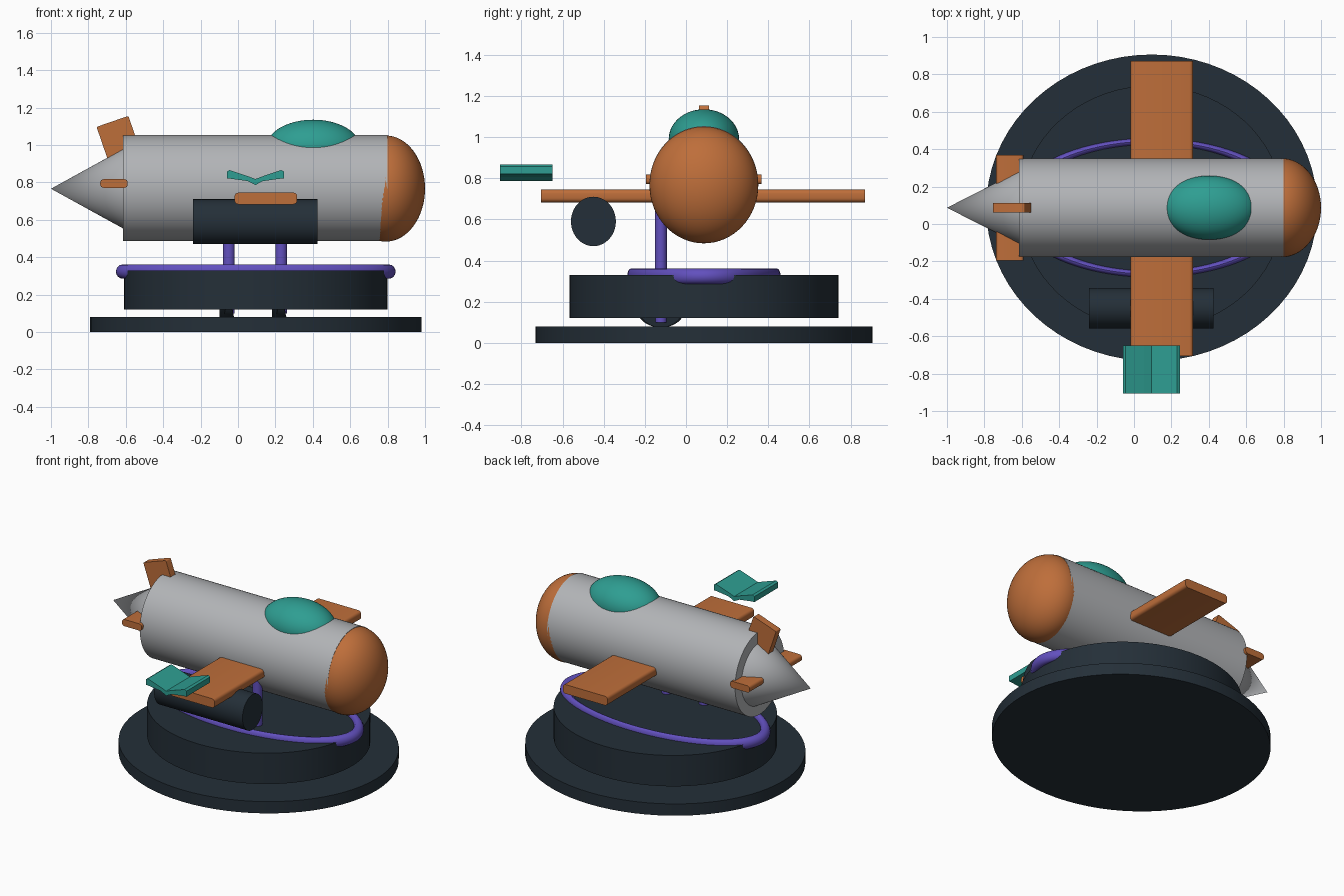
import bpy, bmesh, math
from mathutils import Matrix, Vector

if "Cube" in bpy.data.objects:
    bpy.data.objects.remove(bpy.data.objects["Cube"])

CX, CY = 0.095, 0.087   # stand centre; CY is also the craft's centreline


def material(name, r, g, b):
    lin = [((c / 255 + 0.055) / 1.055) ** 2.4 for c in (r, g, b)]
    m = bpy.data.materials.new(name)
    m.diffuse_color = (*lin, 1)
    m.use_nodes = True
    m.node_tree.nodes["Principled BSDF"].inputs["Base Color"].default_value = m.diffuse_color
    return m


GREY = material("hull grey", 178, 180, 183)
ORANGE = material("burnt orange", 190, 110, 58)
TEAL = material("teal", 46, 158, 146)
DARK = material("dark slate", 36, 47, 56)
PURPLE = material("purple", 98, 80, 190)


def finish(bm, name, mat, smooth=True):
    bmesh.ops.recalc_face_normals(bm, faces=bm.faces)
    me = bpy.data.meshes.new(name)
    bm.to_mesh(me)
    bm.free()
    me.materials.append(mat)
    ob = bpy.data.objects.new(name, me)
    bpy.context.collection.objects.link(ob)
    if smooth:
        bpy.ops.object.select_all(action='DESELECT')
        ob.select_set(True)
        bpy.context.view_layer.objects.active = ob
        bpy.ops.object.shade_smooth_by_angle(angle=math.radians(35))
    return ob


def cylinder(name, mat, centre, length, ra, rb, axis='Z', r_end=1.0, bevel=0.0):
    """Elliptical cylinder or cone; ra, rb are the two cross radii (x/y or y/z)."""
    bm = bmesh.new()
    bmesh.ops.create_cone(bm, cap_ends=True, segments=72, radius1=1,
                          radius2=r_end, depth=length)
    if axis == 'Z':
        m = Matrix.Diagonal((ra, rb, 1, 1))
    else:
        m = Matrix.Diagonal((1, ra, rb, 1)) @ Matrix.Rotation(math.pi / 2, 4, 'Y')
    bm.transform(Matrix.Translation(centre) @ m)
    if bevel:
        rims = [e for e in bm.edges if any(len(f.verts) > 4 for f in e.link_faces)]
        bmesh.ops.bevel(bm, geom=rims, offset=bevel, segments=4,
                        profile=0.5, affect='EDGES')
    return finish(bm, name, mat)


def ellipsoid(name, mat, centre, radii):
    bm = bmesh.new()
    bmesh.ops.create_uvsphere(bm, u_segments=64, v_segments=32, radius=1)
    bm.transform(Matrix.Translation(centre) @ Matrix.Diagonal((*radii, 1)))
    return finish(bm, name, mat)


def plate(name, mat, centre, size, along, bevel, tilt=0.0):
    """Box whose edges running along one axis are rounded; tilt turns about y."""
    bm = bmesh.new()
    bmesh.ops.create_cube(bm, size=1)
    bm.transform(Matrix.Diagonal((*size, 1)))
    edges = [e for e in bm.edges
             if abs((e.verts[0].co - e.verts[1].co)[along]) > 1e-4]
    bmesh.ops.bevel(bm, geom=edges, offset=bevel, segments=4,
                    profile=0.5, affect='EDGES')
    bm.transform(Matrix.Translation(centre) @ Matrix.Rotation(tilt, 4, 'Y'))
    return finish(bm, name, mat)


# Display stand: two oval discs with a slim gap between them
cylinder("stand_base", DARK, (CX, CY, 0.04), 0.08, 0.885, 0.819)
cylinder("stand_deck", DARK, (CX, CY, 0.225), 0.21, 0.705, 0.653)

# Oval ring lying on the deck (a stretched torus)
bm = bmesh.new()
N, M = 96, 16
rings = []
for i in range(N):
    a = 2 * math.pi * i / N
    ring = []
    for j in range(M):
        b = 2 * math.pi * j / M
        r = 1 + 0.05 * math.cos(b)
        ring.append(bm.verts.new((CX + 0.712 * r * math.cos(a),
                                  CY + 0.355 * r * math.sin(a),
                                  0.323 + 0.038 * math.sin(b))))
    rings.append(ring)
for i in range(N):
    p, q = rings[i], rings[(i + 1) % N]
    for j in range(M):
        k = (j + 1) % M
        bm.faces.new((p[j], q[j], q[k], p[k]))
finish(bm, "deck_ring", PURPLE)

# Fuselage, tail cone, nose and canopy
cylinder("fuselage", GREY, (0.0925, CY, 0.77), 1.415, 0.264, 0.283, 'X')
cone = cylinder("tail_cone", GREY, (-0.8075, CY, 0.766), 0.385, 0.196, 0.212,
                'X', r_end=0.0)
# The cone is built pointing to +x, so turn it to face the tail
cone.data.transform(Matrix.Translation((-0.8075, CY, 0)) @ Matrix.Diagonal((-1, 1, 1, 1))
                    @ Matrix.Translation((0.8075, -CY, 0)))
cone.data.flip_normals()
ellipsoid("nose", ORANGE, (0.79, CY, 0.767), (0.21, 0.2645, 0.2835))
ellipsoid("canopy", TEAL, (0.402, CY, 0.99), (0.25, 0.171, 0.145))

# Wing and tail fins
plate("wing", ORANGE, (0.149, CY - 0.004, 0.714), (0.335, 1.575, 0.062), 1, 0.02)
plate("side_fins", ORANGE, (-0.663, CY, 0.794), (0.147, 0.562, 0.046), 1, 0.018)
plate("top_fin", ORANGE, (-0.624, CY, 0.989), (0.18, 0.05, 0.29), 1, 0.008,
      tilt=math.radians(-19))

# Engine pod under the near wing
cylinder("engine_pod", DARK, (0.0925, -0.45, 0.59), 0.665, 0.109, 0.12, 'X')

# Folded wing-tip panel: chevron profile extruded along y
half = [(0.152, 0.82), (0.152, 0.858), (0.138, 0.866), (0.04, 0.833), (0, 0.818)]
under = [(0, 0.786), (0.04, 0.807), (0.135, 0.82)]
right = under + half
profile = right + [(-x, z) for x, z in reversed(right) if x > 0]
bm = bmesh.new()
face = bm.faces.new([bm.verts.new((0.093 + x, -0.905, z)) for x, z in profile])
ext = bmesh.ops.extrude_face_region(bm, geom=[face])
bmesh.ops.translate(bm, vec=Vector((0, 0.255, 0)),
                    verts=[v for v in ext["geom"] if isinstance(v, bmesh.types.BMVert)])
finish(bm, "tip_panel", TEAL, smooth=False)

# Landing legs with wheels sunk into the deck
for n, x in (("rear", -0.049), ("front", 0.231)):
    cylinder(n + "_leg", PURPLE, (x, -0.122, 0.39), 0.58, 0.031, 0.029)
    cylinder(n + "_wheel", DARK, (x, -0.122, 0.197), 0.06, 0.118, 0.122, 'X', bevel=0.02)
